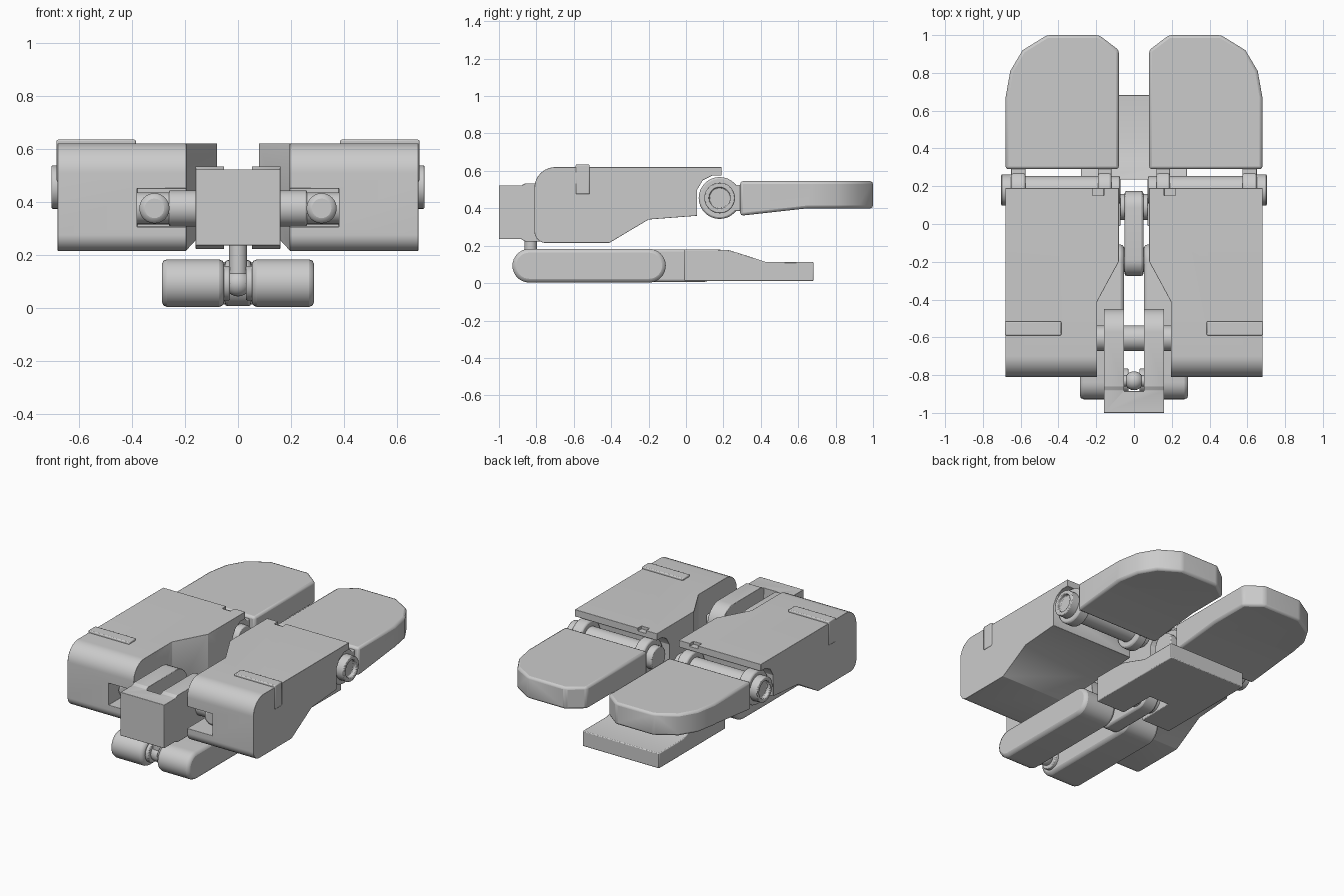
import bpy, bmesh, math
from mathutils import Vector

if "Cube" in bpy.data.objects:
    bpy.data.objects.remove(bpy.data.objects["Cube"])


def fillet(points, steps=8):
    # 2D outline; a third value on a point is its corner radius
    out = []
    n = len(points)
    for i, pt in enumerate(points):
        p = Vector(pt[:2])
        if len(pt) < 3:
            out.append(p)
            continue
        a = (Vector(points[i - 1][:2]) - p).normalized()
        b = (Vector(points[(i + 1) % n][:2]) - p).normalized()
        half = a.angle(b) / 2
        c = p + (a + b).normalized() * pt[2] / math.sin(half)
        s = p + a * pt[2] / math.tan(half) - c
        e = p + b * pt[2] / math.tan(half) - c
        for k in range(steps + 1):
            d = s.lerp(e, k / steps)
            out.append(c + d.normalized() * pt[2])
    return out


def stadium(y0, y1, z, r, n=16):
    ends = [(y1 - r, -90), (y0 + r, 90)]
    return [(y + r * math.cos(math.radians(a + 180 * k / n)),
             z + r * math.sin(math.radians(a + 180 * k / n)))
            for y, a in ends for k in range(n + 1)]


def prism(name, points, lo, hi, axis='X'):
    # outline is (y, z) along X or (x, y) along Z
    bm = bmesh.new()
    put = (lambda p, h: (h, p[0], p[1])) if axis == 'X' else (lambda p, h: (p[0], p[1], h))
    pts = fillet(points)
    rings = [[bm.verts.new(put(p, h)) for p in pts] for h in (lo, hi)]
    for r in rings:
        bm.faces.new(r)
    for i in range(len(pts)):
        j = (i + 1) % len(pts)
        bm.faces.new((rings[0][i], rings[0][j], rings[1][j], rings[1][i]))
    bmesh.ops.recalc_face_normals(bm, faces=bm.faces)
    me = bpy.data.meshes.new(name)
    bm.to_mesh(me)
    bm.free()
    ob = bpy.data.objects.new(name, me)
    bpy.context.collection.objects.link(ob)
    return ob


def box(name, x0, x1, y0, y1, z0, z1):
    return prism(name, [(y0, z0), (y1, z0), (y1, z1), (y0, z1)], x0, x1)


def rod(name, y, z, r, x0, x1):
    return prism(name, stadium(y - r, y + r, z, r), x0, x1)


def boolean(ob, cutter, op='DIFFERENCE'):
    m = ob.modifiers.new("cut", 'BOOLEAN')
    m.object, m.operation, m.solver = cutter, op, 'EXACT'
    bpy.context.view_layer.objects.active = ob
    bpy.ops.object.modifier_apply(modifier=m.name)
    bpy.data.objects.remove(cutter)


def finish(ob, bevel=0.012, mirror=True):
    if bevel:
        bm = bmesh.new()
        bm.from_mesh(ob.data)
        bmesh.ops.remove_doubles(bm, verts=bm.verts, dist=0.0005)
        bm.to_mesh(ob.data)
        bm.free()
        m = ob.modifiers.new("bevel", 'BEVEL')
        m.width, m.segments, m.angle_limit = bevel, 2, math.radians(28)
    if mirror:
        m = ob.modifiers.new("mirror", 'MIRROR')
        m.use_mirror_merge = False
    bpy.ops.object.select_all(action='DESELECT')
    ob.select_set(True)
    bpy.context.view_layer.objects.active = ob
    bpy.ops.object.shade_smooth_by_angle(angle=math.radians(32))
    return ob


def ball(name, loc, r):
    bpy.ops.mesh.primitive_uv_sphere_add(segments=24, ring_count=12, radius=r, location=loc)
    ob = bpy.context.object
    ob.name = name
    bpy.ops.object.transform_apply(location=True)
    return ob


# main side blocks with tapered inner face and front pocket
block = prism("side_block", [(-0.81, 0.215, 0.06), (-0.41, 0.215), (-0.2, 0.34), (0.06, 0.36),
                             (0.06, 0.5), (0.09, 0.55), (0.14, 0.575), (0.19, 0.575),
                             (0.19, 0.62), (-0.81, 0.62, 0.11)], 0.08, 0.68)
boolean(block, prism("taper_cutter", [(0.0, -0.95), (0.195, -0.95), (0.195, -0.41),
                                      (0.07, -0.18), (0.0, -0.18)], 0, 0.8, 'Z'))
boolean(block, box("pocket_cutter", 0.1, 0.38, -0.95, -0.5, 0.305, 0.45))
boolean(block, box("notch_cutter", 0.16, 0.22, 0.15, 0.25, 0.6, 0.7))
finish(block, 0.01)

# clips wrapped over the outer top edge of each block
clip = prism("top_clip", [(-0.59, 0.475), (-0.515, 0.475), (-0.515, 0.634), (-0.59, 0.634)], 0.385, 0.684)
boolean(clip, box("clip_cutter", 0.3, 0.66, -0.7, -0.4, 0.4, 0.6))
finish(clip, 0.006)

# rear pads: top outline intersected with side profile
pad = prism("rear_pad", [(0.08, 0.29), (0.68, 0.29), (0.68, 0.67), (0.655, 0.81), (0.59, 0.92),
                         (0.46, 1.0), (0.185, 1.0), (0.08, 0.92)], 0.3, 0.6, 'Z')
boolean(pad, prism("pad_profile", [(0.2, 0.35), (0.65, 0.4), (1.1, 0.4), (1.1, 0.545), (0.2, 0.545)],
                   0, 0.8), 'INTERSECT')
finish(pad, 0.015)

# pad hinges: bar, lugs and hollow end cap
finish(rod("hinge_bar", 0.18, 0.455, 0.075, 0.075, 0.66), 0.006)
for x0, x1 in ((0.12, 0.19), (0.575, 0.65)):
    lug = rod("hinge_lug", 0.18, 0.455, 0.112, x0, x1)
    finish(lug, 0.01)
    finish(box("lug_arm", x0, x1, 0.2, 0.32, 0.385, 0.525), 0.006)
cap = rod("hinge_cap", 0.18, 0.455, 0.082, 0.64, 0.703)
boolean(cap, rod("cap_cutter", 0.18, 0.455, 0.056, 0.68, 0.75))
finish(cap, 0.005)

# front forked block
fork = prism("front_fork", [(-1.0, 0.235), (-0.88, 0.235), (-0.86, 0.222), (-0.45, 0.222, 0.12),
                            (-0.45, 0.533, 0.12), (-0.86, 0.533), (-0.88, 0.522), (-1.0, 0.522)], -0.16, 0.16)
boolean(fork, box("slot_cutter", -0.052, 0.052, -0.885, -0.3, 0.1, 0.7))
finish(fork, 0.012, False)

# fork axle and the pins that sit in the block pockets
finish(rod("fork_axle", -0.605, 0.375, 0.068, -0.26, 0.26), 0.006, False)
bpy.ops.mesh.primitive_cylinder_add(vertices=24, radius=0.057, depth=0.26,
                                    location=(0.315, -0.6, 0.375), rotation=(math.pi / 2, 0, 0))
pin = bpy.context.object
pin.name = "pocket_pin"
bpy.ops.object.transform_apply(location=True, rotation=True)
finish(pin, 0.02)
finish(rod("axle_end", -0.605, 0.375, 0.06, 0.25, 0.38), 0)

# vertical ball link under the fork
bpy.ops.mesh.primitive_cylinder_add(vertices=24, radius=0.034, depth=0.29, location=(0, -0.83, 0.235))
post = bpy.context.object
post.name = "link_post"
finish(post, 0, False)
for z in (0.093, 0.375):
    finish(ball("link_ball", (0, -0.83, z), 0.05), 0, False)
for z in (0.093, 0.375):
    finish(rod("link_pin", -0.83, z, 0.03, -0.08, 0.08), 0, False)

# lower side rails and their cross axles
finish(prism("lower_rail", stadium(-0.928, -0.108, 0.093, 0.09), 0.052, 0.287), 0.02)
finish(rod("rail_front_axle", -0.83, 0.093, 0.065, 0.03, 0.08), 0.005)
finish(rod("rail_rear_axle", -0.19, 0.093, 0.065, -0.08, 0.08), 0.005, False)

# centre link joining the rails to the rear foot plate
finish(prism("centre_link", stadium(-0.275, 0.175, 0.093, 0.087), -0.05, 0.05), 0.012, False)
finish(rod("plate_axle", 0.09, 0.093, 0.07, -0.085, 0.085), 0.005, False)

# rear foot plate with a slot for the link
plate = prism("foot_plate", [(-0.01, 0.012), (0.682, 0.012), (0.682, 0.112), (0.43, 0.112),
                             (0.33, 0.145), (0.23, 0.176), (0.15, 0.18), (-0.01, 0.18)], -0.28, 0.28)
boolean(plate, box("plate_slot", -0.072, 0.072, -0.2, 0.235, -0.1, 0.3))
finish(plate, 0.012, False)
